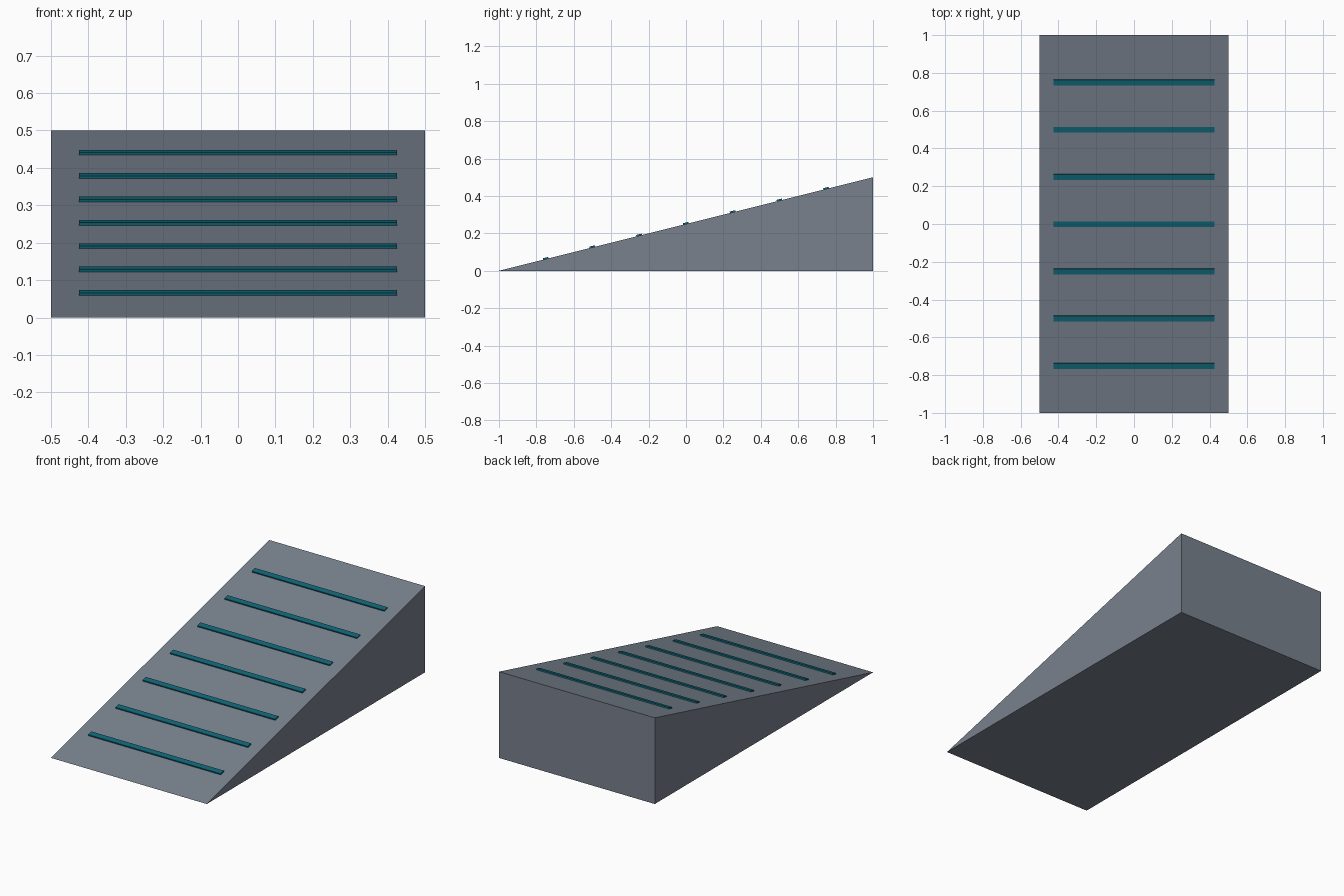
import bpy, bmesh, math

if "Cube" in bpy.data.objects:
    bpy.data.objects.remove(bpy.data.objects["Cube"])


def material(name, rgb):
    m = bpy.data.materials.new(name)
    m.diffuse_color = (*rgb, 1)
    m.use_nodes = True
    m.node_tree.nodes["Principled BSDF"].inputs["Base Color"].default_value = m.diffuse_color
    return m


def add_object(name, bm, mat):
    bmesh.ops.recalc_face_normals(bm, faces=bm.faces)
    mesh = bpy.data.meshes.new(name)
    bm.to_mesh(mesh)
    bm.free()
    mesh.materials.append(mat)
    ob = bpy.data.objects.new(name, mesh)
    bpy.context.collection.objects.link(ob)
    return ob


grey = material("slate grey", (0.19, 0.22, 0.27))
teal = material("dark teal", (0.005, 0.13, 0.18))

# Ramp body: triangular side profile extruded across the width
bm = bmesh.new()
profile = [(-1, 0), (1, 0), (1, 0.5)]
side = bm.faces.new([bm.verts.new((-0.5, y, z)) for y, z in profile])
ext = bmesh.ops.extrude_face_region(bm, geom=[side])
bmesh.ops.translate(bm, vec=(1, 0, 0),
                    verts=[g for g in ext["geom"] if isinstance(g, bmesh.types.BMVert)])
add_object("ramp_body", bm, grey)

# Grip strips: thin bars lying along the slope, half sunk into it
slope = math.atan2(0.5, 2)
for i in range(7):
    y = -0.75 + 0.25 * i
    bm = bmesh.new()
    bmesh.ops.create_cube(bm, size=1)
    bmesh.ops.scale(bm, vec=(0.85, 0.03, 0.015), verts=bm.verts)
    strip = add_object(f"grip_strip_{i + 1}", bm, teal)
    strip.rotation_euler.x = slope
    strip.location = (0, y, (y + 1) * 0.25)
